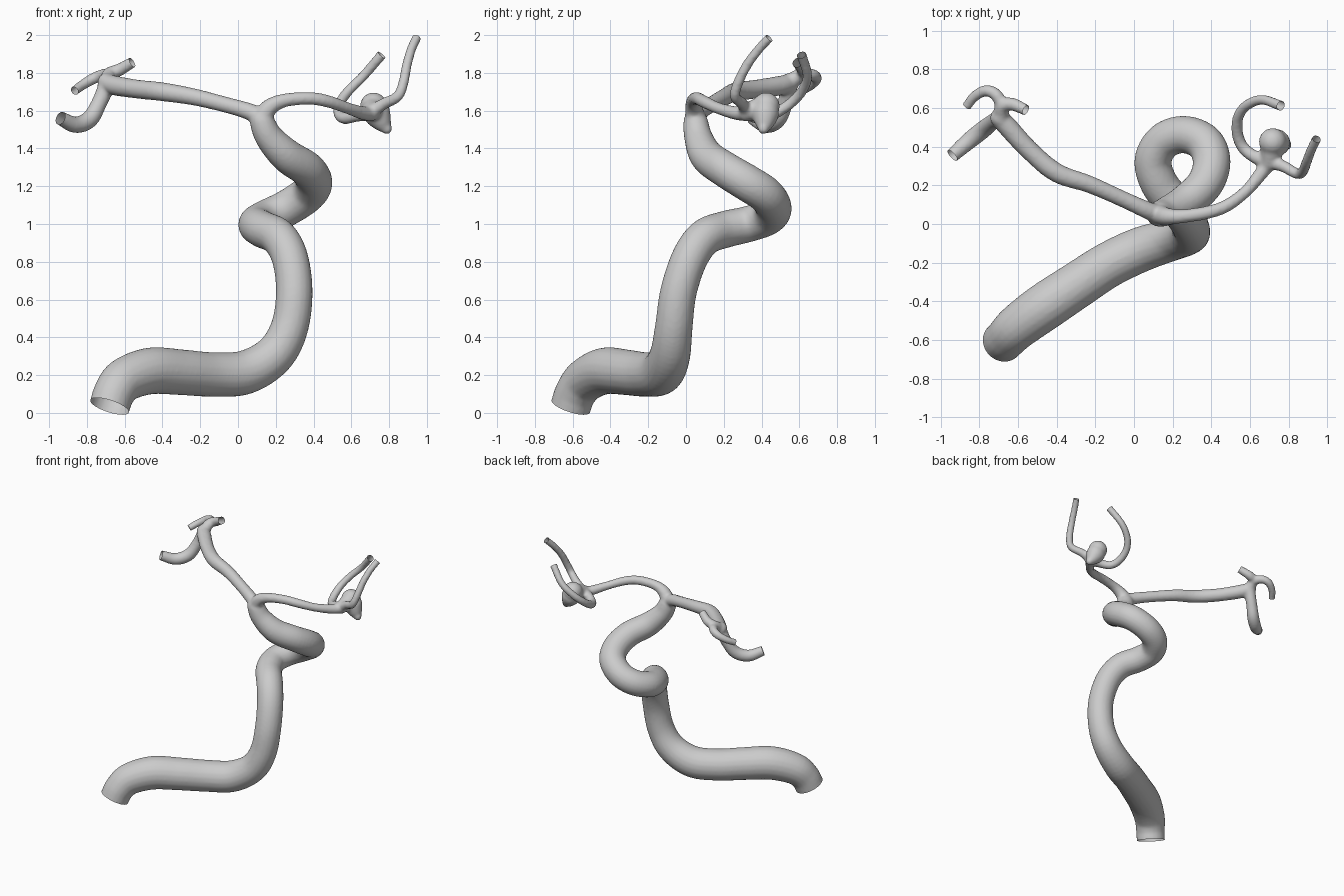
import bpy, bmesh
from math import cos, sin, pi
from mathutils import Vector

SIDES, STEPS, OVER = 20, 6, 0.06   # ring sides, samples per span, overshoot trimmed later

# Paths: (x, y, z, radius)
trunk = [(-.68, -.61, .035, .108), (-.655, -.585, .105, .11), (-.60, -.53, .175, .117), (-.465, -.43, .222, .124),
         (-.30, -.32, .215, .121), (-.13, -.21, .203, .118), (.04, -.13, .215, .117), (.19, -.085, .305, .108),
         (.272, -.065, .45, .10), (.298, -.04, .64, .097), (.275, .02, .82, .097), (.215, .10, .93, .098),
         (.13, .21, .972, .098), (.098, .33, 1.0, .096), (.155, .43, 1.035, .096), (.26, .463, 1.085, .097),
         (.365, .42, 1.155, .098), (.402, .32, 1.22, .098), (.365, .205, 1.29, .095), (.26, .11, 1.36, .09),
         (.165, .065, 1.46, .075), (.125, .05, 1.55, .064), (.115, .045, 1.59, .045)]
left_branch = [(.125, .05, 1.56, .05), (.06, .075, 1.595, .045), (-.06, .13, 1.63, .042), (-.23, .205, 1.672, .045),
               (-.40, .265, 1.70, .050), (-.54, .38, 1.715, .050), (-.66, .51, 1.735, .052), (-.70, .55, 1.755, .045)]
left_lower = [(-.69, .55, 1.745, .045), (-.735, .525, 1.64, .042), (-.785, .485, 1.555, .046),
              (-.86, .425, 1.525, .044), (-.94, .355, 1.56, .037)]
left_upper = [(-.69, .55, 1.75, .045), (-.68, .61, 1.795, .036), (-.63, .62, 1.815, .034), (-.56, .59, 1.855, .029)]
left_hook = [(-.68, .60, 1.785, .034), (-.71, .665, 1.79, .032), (-.765, .69, 1.77, .030),
             (-.825, .66, 1.735, .027), (-.865, .61, 1.705, .025)]
right_branch = [(.125, .05, 1.56, .055), (.17, .04, 1.62, .045), (.25, .04, 1.655, .036), (.38, .06, 1.665, .034),
                (.48, .095, 1.648, .033), (.58, .17, 1.613, .031), (.66, .265, 1.587, .036), (.70, .32, 1.585, .04)]
right_tall = [(.70, .32, 1.59, .036), (.77, .30, 1.635, .031), (.845, .26, 1.675, .028), (.875, .275, 1.745, .027),
              (.895, .325, 1.845, .026), (.918, .385, 1.925, .025), (.945, .44, 1.985, .025)]
right_curl = [(.70, .32, 1.585, .04), (.63, .345, 1.575, .034), (.565, .395, 1.56, .031), (.535, .47, 1.585, .030),
              (.54, .555, 1.64, .028), (.585, .615, 1.705, .027), (.665, .643, 1.785, .026), (.76, .612, 1.895, .027)]
bulge = [(.70, .31, 1.59, .045), (.712, .37, 1.605, .058), (.718, .42, 1.615, .065)]
bulge_tip = [(.715, .42, 1.63, .06), (.738, .42, 1.58, .072), (.768, .415, 1.53, .05), (.79, .41, 1.50, .026)]


def sample(pts):
    """Catmull-Rom through points and radii."""
    p = [Vector(q) for q in pts]
    p = [2 * p[0] - p[1]] + p + [2 * p[-1] - p[-2]]
    out = []
    for i in range(1, len(p) - 2):
        a, b, c, d = p[i - 1:i + 3]
        for k in range(STEPS):
            t = k / STEPS
            out.append(.5 * (2 * b + (c - a) * t + (2 * a - 5 * b + 4 * c - d) * t * t
                             + (3 * b - a - 3 * c + d) * t ** 3))
    return out + [p[-2]]


def tube(bm, pts, open_start=False, open_end=False):
    """Closed tube; open ends overshoot and are returned as trimming planes."""
    s = sample(pts)
    cuts = []
    for flag, e, n in ((open_start, 0, 1), (open_end, -1, -2)):
        if flag:
            d = (s[e].xyz - s[n].xyz).normalized()
            cuts.append((s[e].xyz, d, s[e].w))
            ext = (s[e].xyz + d * OVER).to_4d()
            ext.w = s[e].w
            s = [ext] + s if e == 0 else s + [ext]
    rings, side = [], Vector((.3, .9, .2))
    for i, q in enumerate(s):
        t = (s[min(i + 1, len(s) - 1)].xyz - s[max(i - 1, 0)].xyz).normalized()
        side = (side - t * side.dot(t)).normalized()
        up = t.cross(side)
        rings.append([bm.verts.new(q.xyz + q.w * (side * cos(2 * pi * k / SIDES) + up * sin(2 * pi * k / SIDES)))
                      for k in range(SIDES)])
    for a, b in zip(rings, rings[1:]):
        for k in range(SIDES):
            j = (k + 1) % SIDES
            bm.faces.new((a[k], a[j], b[j], b[k]))
    bm.faces.new(rings[0][::-1])
    bm.faces.new(rings[-1])
    return cuts


def ball(bm, c, r):
    res = bmesh.ops.create_icosphere(bm, subdivisions=3, radius=r)
    bmesh.ops.translate(bm, vec=c, verts=res["verts"])


# All tubes and the bulge in one mesh
bm = bmesh.new()
cuts = tube(bm, trunk, open_start=True)
for path in (left_branch, right_branch, bulge, bulge_tip):
    tube(bm, path)
for path in (left_lower, left_upper, left_hook, right_tall, right_curl):
    cuts += tube(bm, path, open_end=True)
ball(bm, (.718, .425, 1.625), .072)
ball(bm, (.787, .41, 1.505), .03)
ball(bm, (.70, .32, 1.59), .048)
ball(bm, (-.695, .55, 1.75), .05)
bmesh.ops.recalc_face_normals(bm, faces=bm.faces)
me = bpy.data.meshes.new("vessel_tree")
bm.to_mesh(me)
bm.free()
vessel = bpy.data.objects.new("vessel_tree", me)
bpy.context.collection.objects.link(vessel)
bpy.context.view_layer.objects.active = vessel
vessel.select_set(True)

# Fuse the branches into one skin and soften the junctions
rm = vessel.modifiers.new("fuse", "REMESH")
rm.mode = "VOXEL"
rm.voxel_size = .01
sm = vessel.modifiers.new("soften", "SMOOTH")
sm.factor, sm.iterations = .5, 6
for m in ("fuse", "soften"):
    bpy.ops.object.modifier_apply(modifier=m)

# Trim the vessel ends open
bm = bmesh.new()
bm.from_mesh(vessel.data)
for co, n, r in cuts:
    reach = r * 1.25 + OVER
    faces = [f for f in bm.faces if (f.calc_center_median() - co).length < reach
             and abs((f.calc_center_median() - co).dot(n)) < OVER + .02]
    geom = set(faces)
    for f in faces:
        geom.update(f.verts)
        geom.update(f.edges)
    bmesh.ops.bisect_plane(bm, geom=list(geom), plane_co=co, plane_no=n, clear_outer=True)
bm.to_mesh(vessel.data)
bm.free()
bpy.ops.object.shade_smooth()
